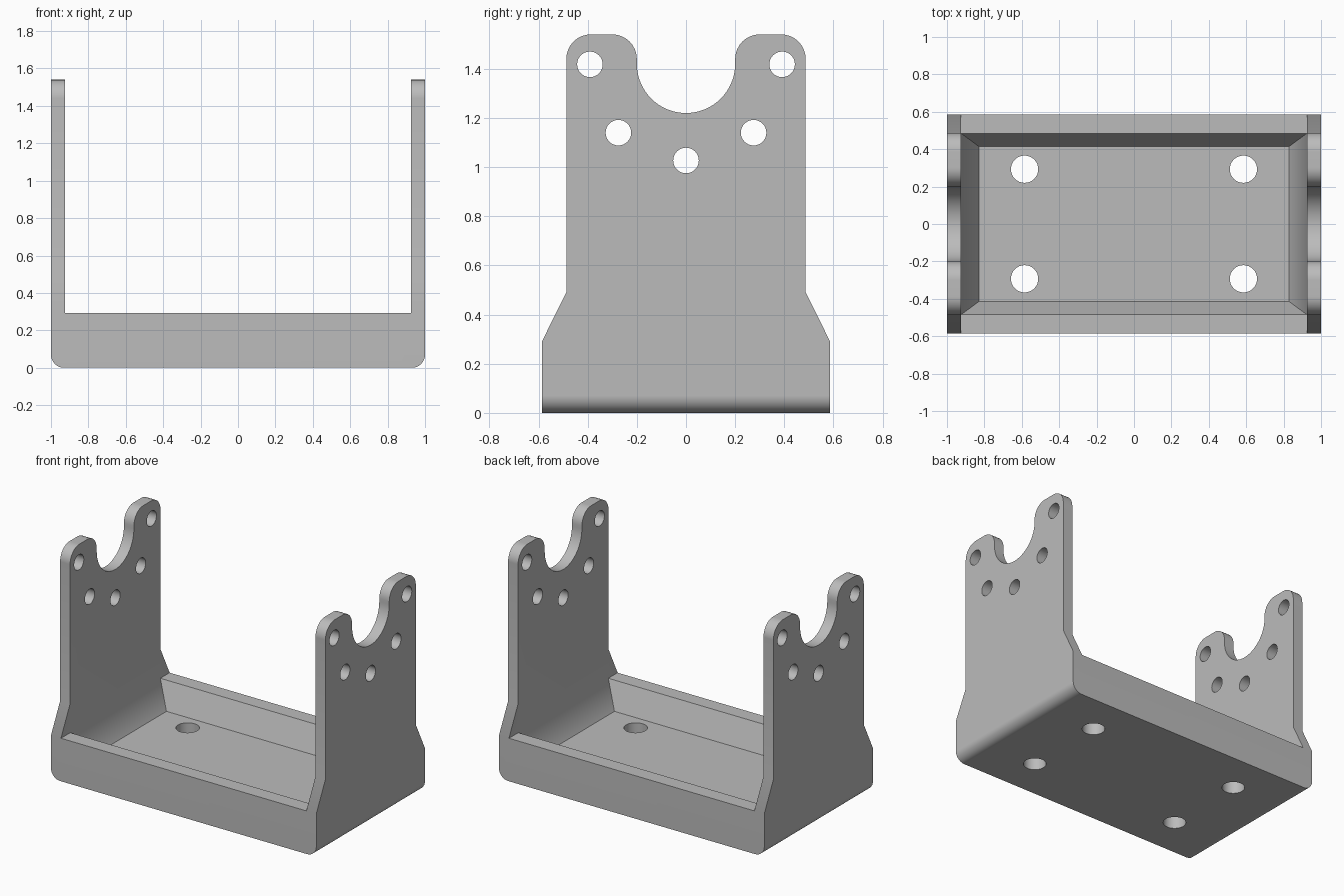
import bpy, bmesh, math
from mathutils import Matrix

if "Cube" in bpy.data.objects:
    bpy.data.objects.remove(bpy.data.objects["Cube"])

RIM = 0.293      # height of the tray rim
INNER = 0.925    # inner face of the side plates
FLOOR = 0.12     # top of the tray floor


def arc(cy, cz, r, start, end, steps):
    angles = [math.radians(start + (end - start) * i / steps) for i in range(steps + 1)]
    return [(cy + r * math.cos(a), cz + r * math.sin(a)) for a in angles]


def extrude_x(points, half):
    """Solid with a y-z outline, running from -half to half along x."""
    bm = bmesh.new()
    face = bm.faces.new([bm.verts.new((-half, y, z)) for y, z in points])
    out = bmesh.ops.extrude_face_region(bm, geom=[face])
    moved = [v for v in out["geom"] if isinstance(v, bmesh.types.BMVert)]
    bmesh.ops.translate(bm, verts=moved, vec=(2 * half, 0, 0))
    bmesh.ops.recalc_face_normals(bm, faces=bm.faces)
    return bm


def finish(bm, name):
    bmesh.ops.recalc_face_normals(bm, faces=bm.faces)
    mesh = bpy.data.meshes.new(name)
    bm.to_mesh(mesh)
    bm.free()
    obj = bpy.data.objects.new(name, mesh)
    bpy.context.collection.objects.link(obj)
    return obj


def cut(target, cutter):
    cutter.hide_render = True
    mod = target.modifiers.new("cut", 'BOOLEAN')
    mod.operation = 'DIFFERENCE'
    mod.solver = 'EXACT'
    mod.object = cutter
    bpy.ops.object.modifier_apply(modifier=mod.name)
    bpy.data.objects.remove(cutter)


# Bracket body: flared side outline with two rounded ears and a notch
half = [(0.585, 0), (0.585, RIM), (0.487, 0.49)]
half += arc(0.387, 1.44, 0.1, 0, 90, 8)
half += arc(0.3, 1.44, 0.1, 90, 180, 8)
notch = arc(0, 1.42, 0.2, 0, -180, 32)
outline = half + notch + [(-y, z) for y, z in reversed(half)]
bm = extrude_x(outline, 1.0)

# Rounded lower edges under both plates
lower = [e for e in bm.edges
         if all(abs(v.co.z) < 1e-5 for v in e.verts)
         and abs(e.verts[0].co.x - e.verts[1].co.x) < 1e-5]
bmesh.ops.bevel(bm, geom=lower, offset=0.07, segments=8, profile=0.5, affect='EDGES')
bracket = finish(bm, "bracket")
bpy.context.view_layer.objects.active = bracket
bracket.select_set(True)

# Opening between the plates, with the tapered tray pocket below it
side = [(0.415, FLOOR), (0.485, RIM), (1, RIM), (1, 2)]
bm = extrude_x(side + [(-y, z) for y, z in reversed(side)], INNER)
for sign in (-1, 1):
    pair = [v for v in bm.verts if v.co.x * sign > 0 and abs(abs(v.co.y) - 0.485) < 1e-4]
    bmesh.ops.connect_verts(bm, verts=pair)
for v in bm.verts:
    if v.co.z < FLOOR + 0.01:
        v.co.x = math.copysign(0.83, v.co.x)
cut(bracket, finish(bm, "pocket_cutter"))

# Bolt holes through the plates and the floor
bm = bmesh.new()


def drill(radius, depth, matrix):
    bmesh.ops.create_cone(bm, cap_ends=True, segments=32, radius1=radius,
                          radius2=radius, depth=depth, matrix=matrix)


for y, z in ((0, 1.027), (0.275, 1.14), (-0.275, 1.14), (0.391, 1.418), (-0.391, 1.418)):
    drill(0.052, 3, Matrix.Translation((0, y, z)) @ Matrix.Rotation(math.pi / 2, 4, 'Y'))
for x in (-0.585, 0.585):
    for y in (-0.293, 0.293):
        drill(0.073, 0.5, Matrix.Translation((x, y, 0.05)))
cut(bracket, finish(bm, "hole_cutter"))

# Plain grey finish
grey = bpy.data.materials.new("grey")
grey.use_nodes = True
colour = (0.5, 0.5, 0.5, 1)
grey.diffuse_color = colour
grey.node_tree.nodes["Principled BSDF"].inputs["Base Color"].default_value = colour
bracket.data.materials.clear()
bracket.data.materials.append(grey)

# Smooth rounds with flat large faces
bpy.ops.object.shade_smooth_by_angle(angle=math.radians(30))
weighted = bracket.modifiers.new("weighted", 'WEIGHTED_NORMAL')
weighted.keep_sharp = True
